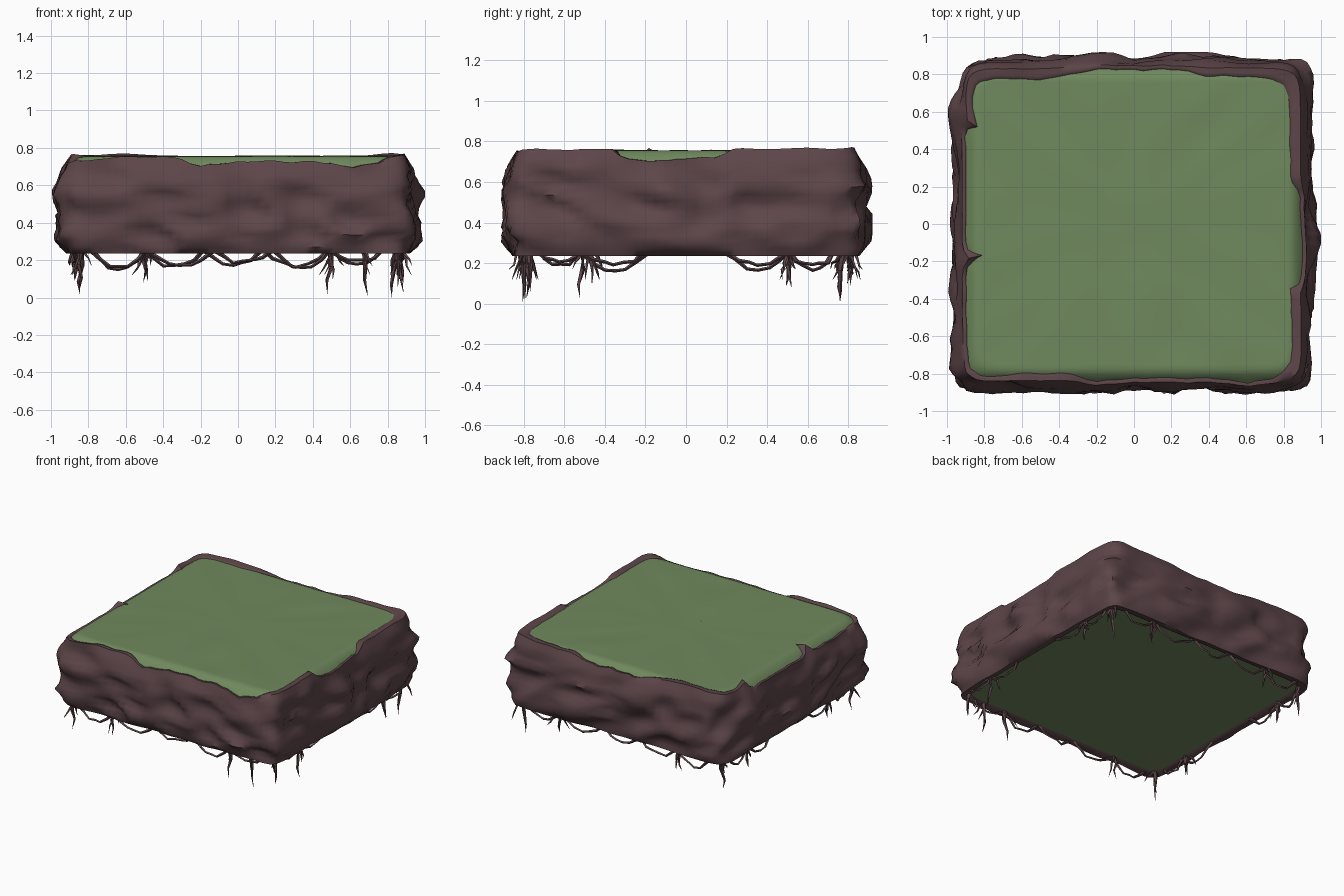
import bpy
import bmesh
import math
import random
from mathutils import Vector, noise

random.seed(4)
cube = bpy.data.objects.get("Cube")
if cube:
    bpy.data.objects.remove(cube, do_unlink=True)

HALF_X, HALF_Y = 0.93, 0.87
PER_SIDE = 36


def make_material(name, colour):
    mat = bpy.data.materials.new(name)
    mat.use_nodes = True
    mat.diffuse_color = (*colour, 1)
    bsdf = mat.node_tree.nodes["Principled BSDF"]
    bsdf.inputs["Base Color"].default_value = (*colour, 1)
    bsdf.inputs["Roughness"].default_value = 0.9
    return mat


def loft(bm, rings, cap_start=False, cap_end=False):
    """Join closed rings of points into a skin."""
    rows = [[bm.verts.new(p) for p in ring] for ring in rings]
    n = len(rows[0])
    for low, high in zip(rows, rows[1:]):
        for i in range(n):
            j = (i + 1) % n
            bm.faces.new((low[i], low[j], high[j], high[i]))
    if cap_start:
        bm.faces.new(rows[0][::-1])
    if cap_end:
        bm.faces.new(rows[-1])


def finish(bm, name, mat, angle):
    mesh = bpy.data.meshes.new(name)
    bm.to_mesh(mesh)
    bm.free()
    mesh.materials.append(mat)
    obj = bpy.data.objects.new(name, mesh)
    bpy.context.collection.objects.link(obj)
    bpy.ops.object.select_all(action="DESELECT")
    obj.select_set(True)
    bpy.context.view_layer.objects.active = obj
    bpy.ops.object.shade_smooth_by_angle(angle=math.radians(angle))


def interpolate(table, value):
    for (a, fa), (b, fb) in zip(table, table[1:]):
        if value <= b:
            return fa + (fb - fa) * max(0, (value - a) / (b - a))
    return table[-1][1]


def side_point(side, u):
    """Unit square, counter-clockwise: front, +x, back, -x."""
    return [(u, -1), (1, u), (-u, 1), (-1, -u)][side]


def place(unit, inset, z):
    x, y = unit
    return Vector((x * (HALF_X - inset), y * (HALF_Y - inset), z))


def turf_height(inset):
    droop = min(max((0.1 - inset) / 0.08, 0), 1)
    return 0.755 - 0.07 * droop ** 2


# Distance of the soil lip from the edge, along each side
LIP = [
    [(-1, .05), (-.85, .05), (-.7, .07), (-.4, .07), (-.25, .025), (0, .045),
     (.45, .045), (.65, .022), (.85, .045), (1, .08)],
    [(-1, .08), (-.45, .09), (-.4, .045), (-.2, .025), (0, .035), (.2, .045),
     (.3, .09), (1, .1)],
    [(-1, .08), (-.6, .1), (-.25, .045), (.2, .04), (.5, .08), (.75, .08), (1, .1)],
    [(-1, .05), (-.8, .035), (-.28, .03), (-.24, .12), (-.2, .12), (-.16, .03),
     (.6, .03), (.66, .09), (.8, .06), (1, .08)],
]
# How far each side swells outward along its length
BULGE = [
    [(-1, 0), (-.5, .02), (-.2, .05), (0, .01), (.2, .045), (.4, 0), (.6, .02), (1, 0)],
    [(-1, 0), (-.6, .03), (-.3, .01), (-.12, .07), (.1, .03), (.3, .01), (.75, .02), (1, 0)],
    [(-1, 0), (-.4, 0), (-.2, .05), (0, .01), (.2, .05), (.6, 0), (1, 0)],
    [(-1, 0), (-.8, .05), (-.6, .02), (-.3, .07), (-.1, .01), (.1, .04), (.3, .01),
     (.6, .07), (.8, .02), (1, 0)],
]

# Columns round the rounded square: unit point, lip inset, swell and its limit
columns = []
for side in range(4):
    for k in range(PER_SIDE):
        x, y = side_point(side, 2 * k / PER_SIDE - 1)
        along = y if side % 2 else x
        lip = interpolate(LIP[side], along) + 0.012 * noise.noise(Vector((x * 8, y * 8, 3)))
        shrink = (abs(x) ** 20 + abs(y) ** 20) ** (-1 / 20)
        columns.append(((x * shrink, y * shrink), max(lip, 0.022),
                        interpolate(BULGE[side], along), 0.07 if side % 2 else 0.05))

soil = make_material("soil brown", (0.11, 0.06, 0.067))
grass = make_material("grass green", (0.16, 0.25, 0.11))

# Turf block: flat underside, hidden walls, soft drooping top that ends under the lip
turf_rings = [[place(c[0], inset, z) for c in columns] for inset, z in ((.07, .25), (.1, .63))]
for share in (0, 0.25, 0.5, 0.75, 1):
    ring = []
    for c, lip, _, _ in columns:
        start = min(lip - 0.015, 0.09)
        inset = start + (0.12 - start) * share
        ring.append(place(c, inset, turf_height(inset)))
    turf_rings.append(ring)
for inset in (.18, .3, .45, .6, .75):
    ring = [place(c[0], inset, turf_height(inset)) for c in columns]
    for p in ring:
        p.z += 0.008 * noise.noise(p * 4)
    turf_rings.append(ring)
bm = bmesh.new()
loft(bm, turf_rings, True, True)
finish(bm, "turf_block", grass, 40)

# Lumpy soil skirt round the sides
PROFILE = [(0, .02), (.1, -.008), (.25, -.012), (.5, 0), (.85, 0), (1, .012)]
SWELL = [(0, 0), (.1, .3), (.35, .4), (.65, 1), (.85, .4), (1, 0)]
STEPS = 15


def lump(p):
    """Diagonal folds and creases."""
    q = Vector((p.x + p.z * 0.9, p.y + p.z * 0.9, p.z * 1.4))
    broad = 0.045 * noise.noise(q * 3)
    fold = 0.1 * (0.12 - abs(noise.noise(q * 3.7 + Vector((7, 2, 5)))))
    return broad + fold


skirt = [[place(c[0], 0.1, 0.27) for c in columns],
         [place(c[0], 0.07, 0.243) for c in columns]]
for step in range(STEPS):
    t = step / (STEPS - 1)
    ring = []
    for c, lip, bulge, limit in columns:
        bump = 0.003 + 0.1 * lip * (0.8 + noise.noise(Vector((c[0] * 5, c[1] * 5, 1))))
        top = turf_height(lip) + bump
        z = 0.235 + (top - 0.235) * t
        weight = min(1, 0.3 + t * 5, (1 - t) * 3)
        inset = interpolate(PROFILE, t) + max(0, t - 0.85) * 2 * lip
        inset -= bulge * interpolate(SWELL, t) + weight * lump(place(c, 0, z))
        deepest = 0.06 if t < 0.7 else lip - 0.02
        ring.append(place(c, max(min(inset, deepest), -limit), z))
    skirt.append(ring)
for share, lift in ((0.8, 0.006), (1, 0.004)):
    skirt.append([place(c, lip * share, turf_height(lip) + lift) for c, lip, _, _ in columns])
skirt.append([place(c, lip + 0.03, turf_height(lip) - 0.06) for c, lip, _, _ in columns])
bm = bmesh.new()
loft(bm, skirt)
finish(bm, "soil_skirt", soil, 60)

# Roots hanging from the lower edge
bm = bmesh.new()


def strand(path, radii):
    rings = []
    for i, p in enumerate(path):
        along = path[min(i + 1, len(path) - 1)] - path[max(i - 1, 0)]
        turn = along.to_track_quat("Z", "Y")
        rings.append([p + turn @ Vector((math.cos(a), math.sin(a), 0)) * radii[i]
                      for a in (k * math.pi / 2 for k in range(4))])
    loft(bm, rings, True, True)


def jitter(size):
    return Vector([random.uniform(-size, size) for _ in range(3)])


def hang(start, tip_z, spread, thick):
    end = start + jitter(spread)
    end.z = tip_z
    path = [start.lerp(end, t) for t in (0, 0.35, 0.7, 1)]
    for p in path[1:-1]:
        p += jitter(0.012)
    strand(path, [thick, thick * 0.75, thick * 0.5, 0.001])


def cluster(base, tip_z):
    hang(base, tip_z, 0.02, 0.017)
    for tip in (0.12, 0.17):
        hang(base + jitter(0.015), tip, 0.07, 0.012)


def sagging(side, u_start, u_end, sag):
    path = []
    for k in range(7):
        t = k / 6
        p = place(side_point(side, u_start + (u_end - u_start) * t), 0.06,
                  0.255 - sag * math.sin(math.pi * t) ** 0.7)
        path.append(p + jitter(0.01))
    strand(path, [0.013, 0.01, 0.008, 0.008, 0.008, 0.01, 0.013])


for x, y, tip in ((-1, -1, .03), (1, -1, .06), (1, 1, 0), (-1, 1, .02)):
    cluster(Vector((x * 0.84, y * 0.77, 0.26)), tip)

CLUSTERS = {0: ((-.57, .08), (.57, .02), (.78, .01)), 2: ((-.57, .1), (.57, .09)),
            1: ((-.63, .03), (.63, .08)), 3: ((-.63, .09), (.58, .1))}
LONG_SPANS = [(-.9, -.57), (-.57, -.15), (-.15, .22), (.22, .57), (.57, .9)]
SHORT_SPANS = [(-.9, -.63), (-.63, -.25), (.25, .63), (.63, .9)]
for side, spots in CLUSTERS.items():
    for u, tip in spots:
        cluster(place(side_point(side, u), 0.06, 0.26), tip)
    for a, b in (SHORT_SPANS if side % 2 else LONG_SPANS):
        sagging(side, a, b, random.uniform(0.05, 0.1))
finish(bm, "hanging_roots", soil, 30)
